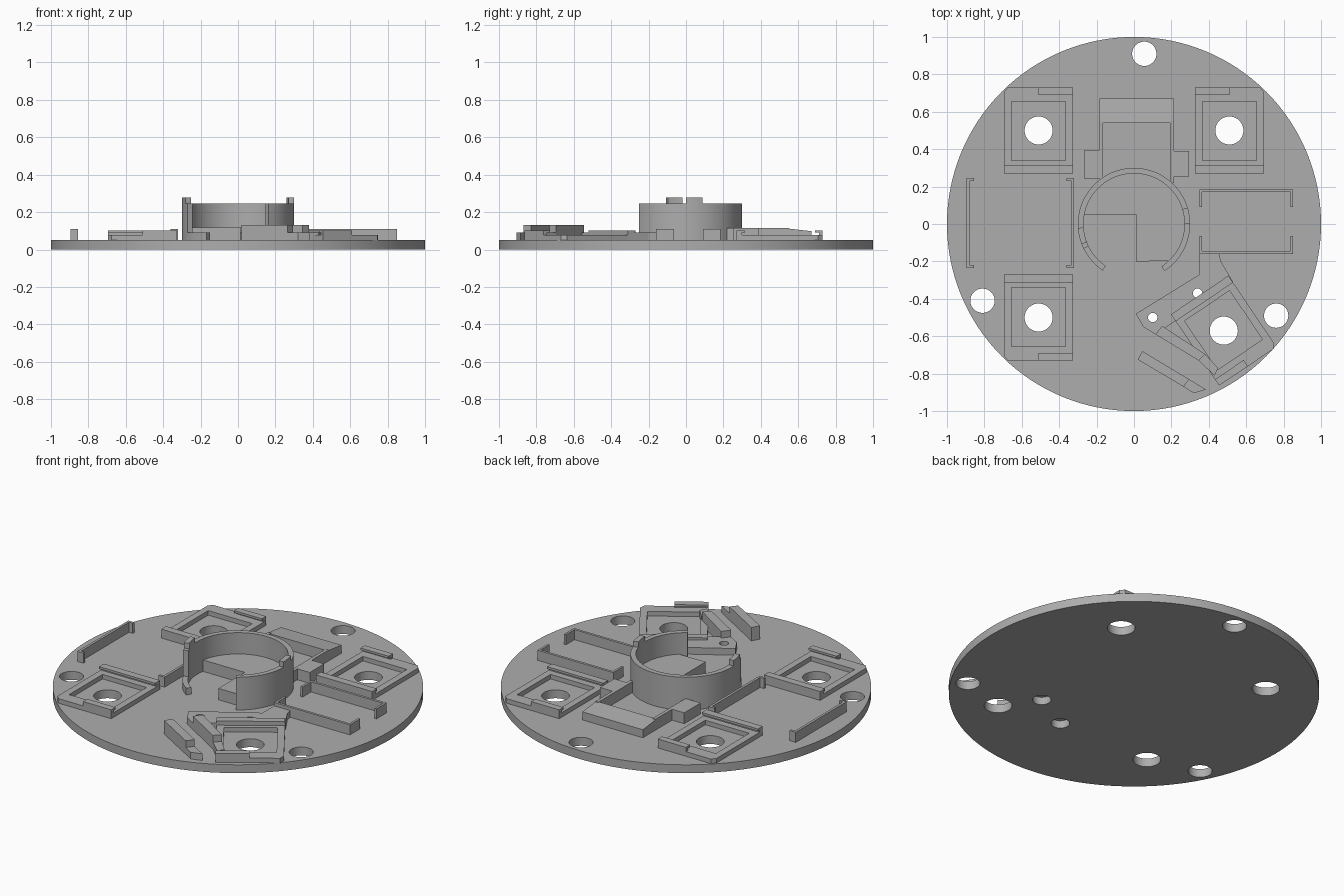
import bpy, bmesh
from math import sin, cos, radians, pi
from mathutils import Matrix

cube = bpy.data.objects.get("Cube")
if cube:
    bpy.data.objects.remove(cube, do_unlink=True)

grey = bpy.data.materials.new("plain grey")
grey.use_nodes = True
color = (0.42, 0.42, 0.42, 1)
grey.diffuse_color = color
grey.node_tree.nodes["Principled BSDF"].inputs["Base Color"].default_value = color

BASE = 0.05    # top of the base plate
SINK = 0.045   # parts start slightly inside the plate


def prisms(name, solids, matrix=Matrix()):
    """One object from several (outline, bottom, top) solids."""
    bm = bmesh.new()
    for outline, z0, z1 in solids:
        face = bm.faces.new([bm.verts.new((x, y, z0)) for x, y in outline])
        new = bmesh.ops.extrude_face_region(bm, geom=[face])["geom"]
        for v in new:
            if isinstance(v, bmesh.types.BMVert):
                v.co.z = z1
    bm.transform(matrix)
    bmesh.ops.recalc_face_normals(bm, faces=bm.faces)
    mesh = bpy.data.meshes.new(name)
    bm.to_mesh(mesh)
    bm.free()
    mesh.materials.append(grey)
    ob = bpy.data.objects.new(name, mesh)
    bpy.context.collection.objects.link(ob)
    return ob


def rect(x0, x1, y0, y1):
    return [(x0, y0), (x1, y0), (x1, y1), (x0, y1)]


def circle(x, y, r, n=48):
    return [(x + r * cos(2 * pi * i / n), y + r * sin(2 * pi * i / n)) for i in range(n)]


def arc(r0, r1, a0, a1, n=64):
    angles = [radians(a0 + (a1 - a0) * i / n) for i in range(n + 1)]
    return ([(r1 * cos(a), r1 * sin(a)) for a in angles]
            + [(r0 * cos(a), r0 * sin(a)) for a in reversed(angles)])


def cut(ob, solids):
    """Subtract solids from an object and bake the result."""
    cutter = prisms("cutter", solids)
    mod = ob.modifiers.new("cut", "BOOLEAN")
    mod.operation, mod.solver, mod.object = "DIFFERENCE", "EXACT", cutter
    bpy.context.view_layer.update()
    graph = bpy.context.evaluated_depsgraph_get()
    ob.data = bpy.data.meshes.new_from_object(ob.evaluated_get(graph))
    ob.modifiers.clear()
    bpy.data.objects.remove(cutter, do_unlink=True)


def smooth(ob):
    bpy.ops.object.select_all(action="DESELECT")
    ob.select_set(True)
    bpy.context.view_layer.objects.active = ob
    bpy.ops.object.shade_smooth_by_angle(angle=radians(30))


# Round base plate with sensor, mounting and screw holes
plate = prisms("base_plate", [(circle(0, 0, 1, 128), 0, BASE)])
sensor_holes = [(-0.51, 0.5), (0.51, 0.5), (-0.51, -0.5), (0.48, -0.57)]
mount_holes = [(0.055, 0.91), (-0.81, -0.41), (0.76, -0.49)]
screw_holes = [(0.34, -0.37), (0.1, -0.5)]
cut(plate, [(circle(x, y, r), -0.1, 0.2)
            for holes, r in ((sensor_holes, 0.075), (mount_holes, 0.065), (screw_holes, 0.05))
            for x, y in holes])
smooth(plate)

# Sensor frames: tray walls, inner ridge with lip and half-width outer clip
chamfered = [(-0.185, -0.23), (0.185, -0.23), (0.185, 0.23), (-0.165, 0.23), (-0.185, 0.205)]


def sensor_frame(name, matrix):
    frame = prisms(name, [(chamfered, SINK, 0.077)])
    cut(frame, [(rect(-0.145, 0.145, -0.16, 0.155), 0, 0.2)])
    frame.data.transform(matrix)
    if matrix.determinant() < 0:
        frame.data.flip_normals()
    prisms(name + "_ridge", [
        (rect(-0.185, 0.185, -0.23, -0.2), 0.07, 0.092),
        (rect(-0.185, 0.185, -0.23, -0.185), 0.09, 0.103)], matrix)
    prisms(name + "_clip", [
        (rect(0, 0.185, 0.21, 0.23), 0.07, 0.092),
        (rect(0, 0.185, 0.19, 0.23), 0.09, 0.103)], matrix)


for name, sx, sy in (("back_right", 1, 1), ("back_left", -1, 1), ("front_right", 1, -1)):
    sensor_frame(name + "_sensor_frame",
                 Matrix.Translation((-0.51 * sx, 0.5 * sy, 0)) @ Matrix.Diagonal((sx, sy, 1, 1)))
sensor_frame("angled_sensor_frame",
             Matrix.Translation((0.48, -0.57, 0)) @ Matrix.Rotation(radians(214), 4, "Z"))

# Central collar, open to the front, with a low end and two locating tabs
collar = prisms("collar", [
    (arc(0.27, 0.3, -57, 206), SINK, 0.245),
    (arc(0.27, 0.3, 206, 236, 12), SINK, 0.09),
    (arc(0.27, 0.3, 0, 17, 8), 0.24, 0.277),
    (arc(0.27, 0.3, 184, 201, 8), 0.24, 0.277)])
smooth(collar)

# Raised floor inside the collar, leaving one corner low
floor_arc = [(0.275 * cos(radians(a)), 0.275 * sin(radians(a))) for a in range(-46, 170, 4)]
prisms("collar_floor", [(floor_arc + [(-0.27, 0.05), (0.01, 0.05), (0.01, -0.2)], SINK, 0.118)])

# Rear holder: side walls, corner blocks and a sloping end slab
prisms("rear_holder", [
    (rect(-0.185, -0.165, 0.24, 0.55), SINK, 0.115),
    (rect(0.193, 0.213, 0.22, 0.55), SINK, 0.115),
    (rect(-0.265, -0.18, 0.24, 0.395), SINK, 0.115),
    (rect(0.205, 0.295, 0.255, 0.39), SINK, 0.115)])
# profile in (height, depth), extruded along x
slab_axes = Matrix(((0, 0, 1, 0), (0, 1, 0, 0), (1, 0, 0, 0), (0, 0, 0, 1)))
prisms("rear_slab", [([(SINK, 0.54), (0.113, 0.54), (0.098, 0.67), (SINK, 0.67)], -0.185, 0.213)],
       slab_axes)

# Left holder: two rails along x with hooked ends
for name, y, d in (("back", 0.185, -1), ("front", -0.16, 1)):
    wall = sorted((y, y + 0.015 * d))
    hook = sorted((y, y + 0.095 * d))
    prisms(name + "_side_rail", [
        (rect(0.35, 0.85, *wall), SINK, 0.11),
        (rect(0.35, 0.363, *hook), SINK, 0.11),
        (rect(0.837, 0.85, *hook), SINK, 0.11)])

# Right holder: two rails along y with short hooks
for name, x, d in (("outer", -0.895, 1), ("inner", -0.32, -1)):
    wall = sorted((x, x + 0.015 * d))
    hook = sorted((x, x + 0.04 * d))
    prisms(name + "_side_rail", [
        (rect(*wall, -0.235, 0.245), SINK, 0.11),
        (rect(*hook, -0.235, -0.22), SINK, 0.11),
        (rect(*hook, 0.23, 0.245), SINK, 0.11)])

# Screw bracket beside the angled sensor
bracket = prisms("screw_bracket", [([
    (0.35, -0.16), (0.455, -0.16), (0.465, -0.2), (0.53, -0.31), (0.22, -0.52),
    (0.115, -0.59), (0.05, -0.55), (0.01, -0.48), (0.35, -0.27)], SINK, 0.09)])
cut(bracket, [(circle(x, y, 0.025, 24), 0, 0.2) for x, y in screw_holes])

# Two slanted guide bars with lower outer ends
prisms("inner_guide_bar", [
    ([(0.115, -0.59), (0.15, -0.545), (0.38, -0.695), (0.345, -0.73)], SINK, 0.13),
    ([(0.345, -0.73), (0.38, -0.695), (0.45, -0.77), (0.43, -0.81)], SINK, 0.09)])
prisms("outer_guide_bar", [
    ([(0.02, -0.725), (0.045, -0.68), (0.295, -0.83), (0.265, -0.87)], SINK, 0.13),
    ([(0.265, -0.87), (0.295, -0.83), (0.385, -0.885), (0.32, -0.905)], SINK, 0.09)])
